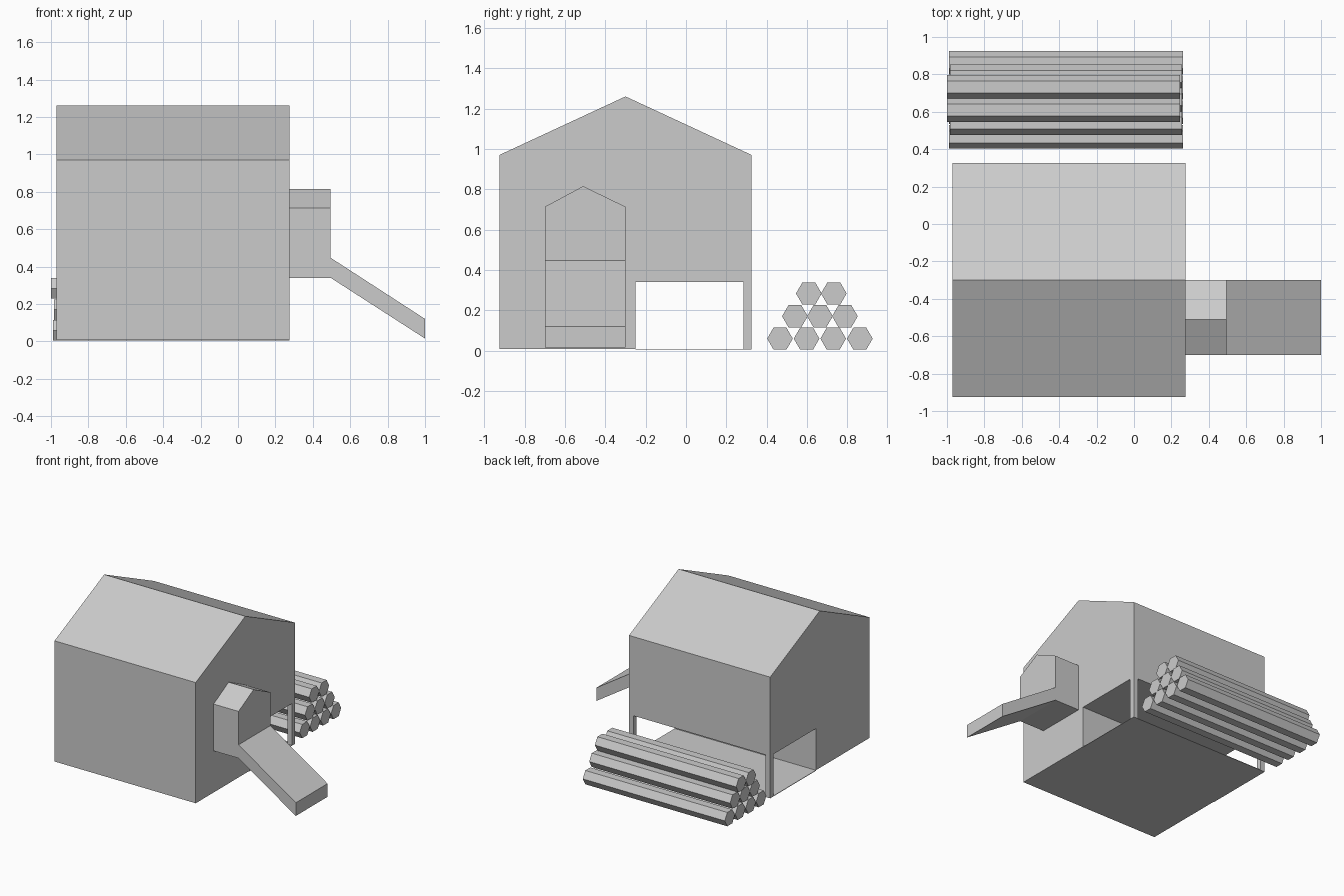
import bpy, bmesh
from math import cos, sin, pi

if "Cube" in bpy.data.objects:
    bpy.data.objects.remove(bpy.data.objects["Cube"])


def prism(name, pts, axis, a, b):
    """Extrude a closed profile along x (points are y,z) or along y (points are x,z)."""
    def place(p, t):
        return (t, p[0], p[1]) if axis == 'x' else (p[0], t, p[1])
    bm = bmesh.new()
    start = [bm.verts.new(place(p, a)) for p in pts]
    end = [bm.verts.new(place(p, b)) for p in pts]
    bm.faces.new(start)
    bm.faces.new(end[::-1])
    for i in range(len(pts)):
        j = (i + 1) % len(pts)
        bm.faces.new((start[i], end[i], end[j], start[j]))
    bmesh.ops.recalc_face_normals(bm, faces=bm.faces)
    mesh = bpy.data.meshes.new(name)
    bm.to_mesh(mesh)
    bm.free()
    ob = bpy.data.objects.new(name, mesh)
    bpy.context.collection.objects.link(ob)
    return ob


def rect(u0, u1, v0, v1):
    return [(u0, v0), (u1, v0), (u1, v1), (u0, v1)]


X0, X1 = -0.97, 0.275
Y0, Y1, YI = -0.925, 0.325, -0.25
FLOOR, CEIL = 0.008, 0.34

# House body with gable roof and an undercut shelter at the back
prism("house", [(Y0, FLOOR), (YI, FLOOR), (YI, CEIL), (Y1, CEIL),
                (Y1, 0.97), (-0.30, 1.26), (Y0, 0.97)], 'x', X0, X1)

# Thin floor of the shelter
prism("shelter_floor", rect(YI, Y1, 0.004, FLOOR), 'x', X0, X1)

# Corner posts
for side, x in (("left", X0), ("right", X1 - 0.04)):
    prism("post_" + side, rect(Y1 - 0.04, Y1, FLOOR, CEIL), 'x', x, x + 0.04)

# Entrance porch with its own little gable
prism("porch", [(-0.70, CEIL), (-0.30, CEIL), (-0.30, 0.713),
                (-0.51, 0.815), (-0.70, 0.713)], 'x', X1, 0.495)

# Sloping ramp
prism("ramp", [(0.495, CEIL), (1.0, 0.015), (1.0, 0.12), (0.495, 0.447)],
      'y', -0.70, -0.30)

# Stacked six-sided logs: count, first y, z, x start, x end
R = 0.0635
rows = [(4, 0.466, 0.059, -0.99, 0.262),
        (3, 0.54, 0.17, -0.985, 0.257),
        (2, 0.609, 0.283, -1.0, 0.246)]
for r, (count, y, z, xa, xb) in enumerate(rows):
    step = 0.132 if r == 0 else 0.124
    for i in range(count):
        ring = [(y + i * step + R * cos(k * pi / 3), z + R * sin(k * pi / 3))
                for k in range(6)]
        prism(f"log_{r}_{i}", ring, 'x', xa, xb)
